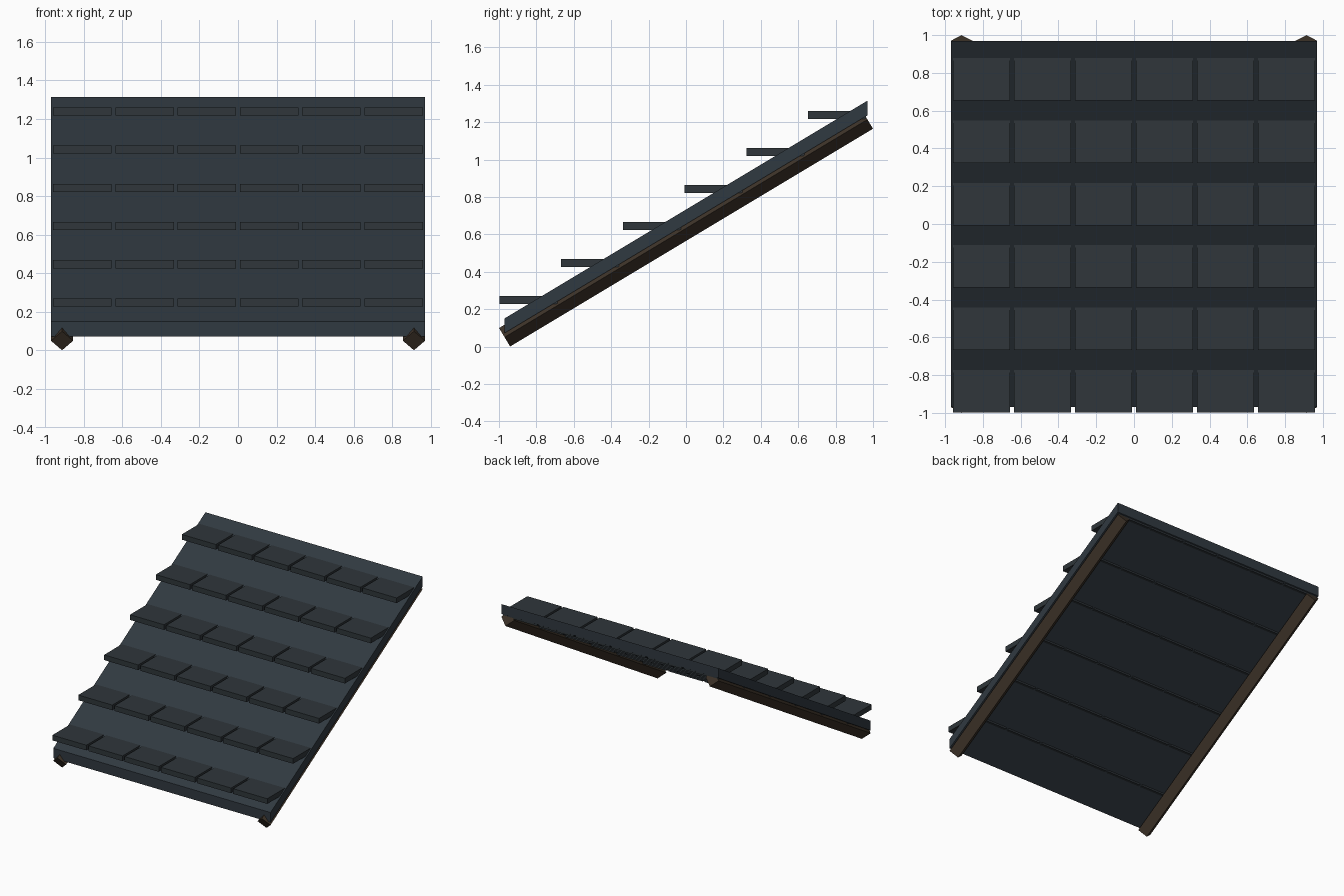
import bpy, bmesh, math
from mathutils import Matrix, Vector

if "Cube" in bpy.data.objects:
    bpy.data.objects.remove(bpy.data.objects["Cube"])

SLOPE = 0.6                      # rise per unit of depth
PITCH = math.atan(SLOPE)


def material(name, rgb):
    m = bpy.data.materials.new(name)
    m.diffuse_color = (*rgb, 1)
    m.use_nodes = True
    m.node_tree.nodes["Principled BSDF"].inputs["Base Color"].default_value = m.diffuse_color
    return m


slate_blue = material("slate_blue", (0.030, 0.041, 0.052))
slate_grey = material("slate_grey", (0.029, 0.037, 0.043))
dark_wood = material("dark_wood", (0.046, 0.032, 0.021))


def finish(name, bm, mat):
    bmesh.ops.recalc_face_normals(bm, faces=bm.faces)
    me = bpy.data.meshes.new(name)
    bm.to_mesh(me)
    bm.free()
    me.materials.append(mat)
    ob = bpy.data.objects.new(name, me)
    bpy.context.collection.objects.link(ob)
    return ob


def extrude_profile(name, points, direction, mat):
    """Closed prism from a flat loop of points pushed along a direction."""
    bm = bmesh.new()
    face = bm.faces.new([bm.verts.new(p) for p in points])
    new = bmesh.ops.extrude_face_region(bm, geom=[face], use_keep_orig=True)
    verts = [v for v in new["geom"] if isinstance(v, bmesh.types.BMVert)]
    bmesh.ops.translate(bm, verts=verts, vec=direction)
    return finish(name, bm, mat)


# Sloping roof sheet with plumb-cut ends
W, D = 0.97, 0.97
RISE = 2 * D * SLOPE
sheet = [(-W, -D, 0.072), (-W, D, 0.072 + RISE),
         (-W, D, 0.151 + RISE), (-W, -D, 0.151)]
extrude_profile("roof_sheet", sheet, Vector((2 * W, 0, 0)), slate_blue)

# Diamond-section rafters under both side edges
R = 0.0575
along = Vector((0, math.cos(PITCH), math.sin(PITCH)))
up = Vector((0, -math.sin(PITCH), math.cos(PITCH)))
side = Vector((1, 0, 0))
for label, x in (("left", -0.9125), ("right", 0.9125)):
    c = Vector((x, -0.97, 0.05))
    diamond = [c + side * R, c + up * R, c - side * R, c - up * R]
    extrude_profile(label + "_rafter", diamond,
                    along * (1.94 / math.cos(PITCH)), dark_wood)

# Rows of level tiles, their back edges just piercing the sheet
ROWS, COLS = 6, 6
TILE = Vector((0.304, 0.31, 0.042))
for r in range(ROWS):
    bm = bmesh.new()
    y = -0.997 + 0.33 * r + TILE.y / 2
    z = 0.249 + 0.33 * SLOPE * r
    for c in range(COLS):
        x = (c - (COLS - 1) / 2) * 0.323
        bmesh.ops.create_cube(bm, size=1, matrix=Matrix.Translation((x, y, z))
                              @ Matrix.Diagonal((*TILE, 1)))
    finish(f"tile_row_{r + 1}", bm, slate_grey)
